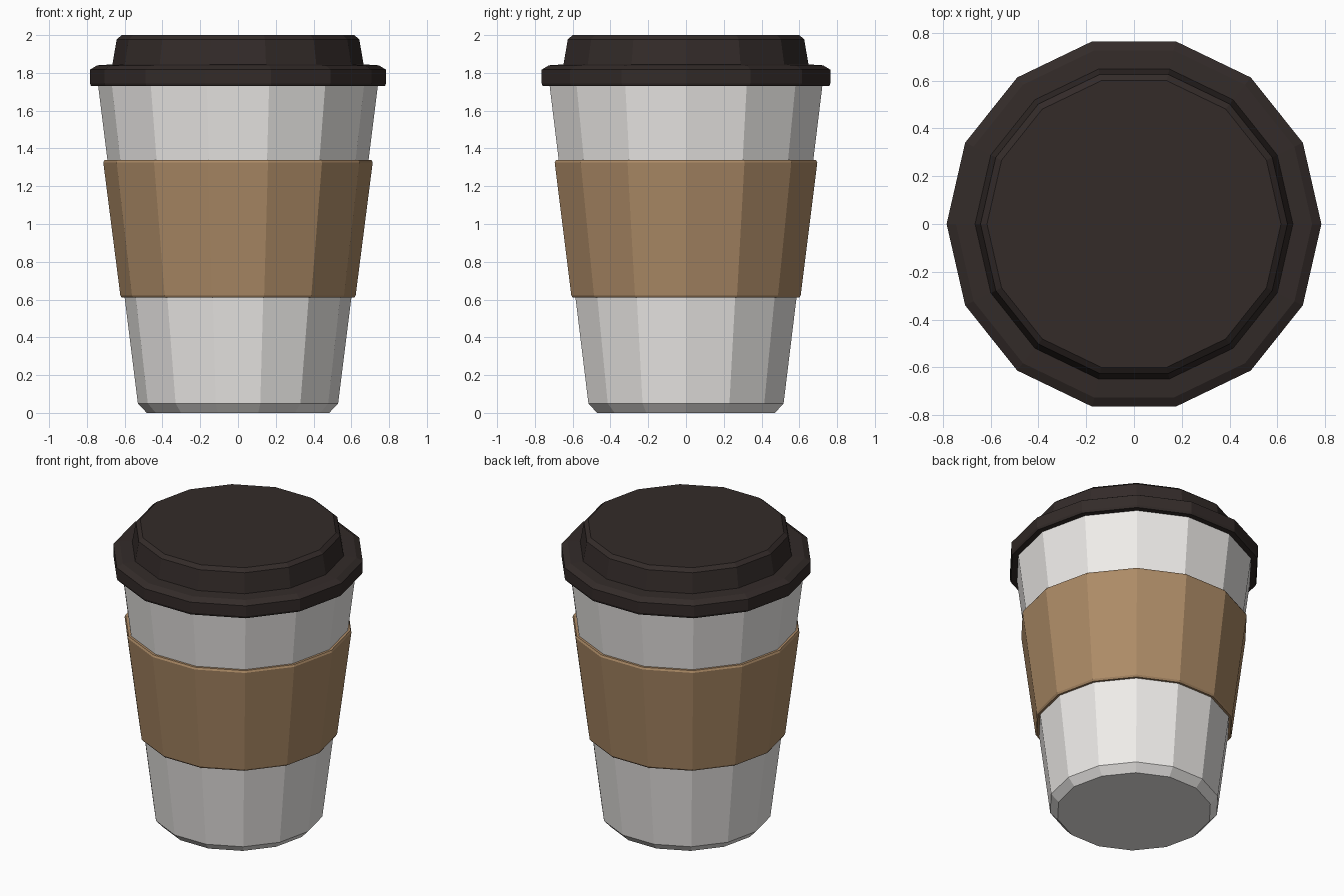
import bpy, bmesh
from math import cos, sin, pi

if "Cube" in bpy.data.objects:
    bpy.data.objects.remove(bpy.data.objects["Cube"])

SIDES = 14


def material(name, rgb):
    m = bpy.data.materials.new(name)
    m.diffuse_color = (*rgb, 1)
    m.use_nodes = True
    m.node_tree.nodes["Principled BSDF"].inputs["Base Color"].default_value = m.diffuse_color
    return m


def lathe(name, profile, mat, cap_start=False, cap_end=False):
    """Revolve (radius, height) points into a flat-shaded 14-sided shell."""
    bm = bmesh.new()
    rings = [[bm.verts.new((r * cos(2 * pi * i / SIDES), r * sin(2 * pi * i / SIDES), z))
              for i in range(SIDES)] for r, z in profile]
    for a, b in zip(rings, rings[1:]):
        for i in range(SIDES):
            j = (i + 1) % SIDES
            bm.faces.new((a[i], a[j], b[j], b[i]))
    if cap_start:
        bm.faces.new(rings[0][::-1])
    if cap_end:
        bm.faces.new(rings[-1])
    mesh = bpy.data.meshes.new(name)
    bm.to_mesh(mesh)
    bm.free()
    mesh.materials.append(mat)
    ob = bpy.data.objects.new(name, mesh)
    bpy.context.collection.objects.link(ob)
    return ob


paper = material("paper_white", (0.86, 0.84, 0.82))
card = material("cardboard", (0.42, 0.26, 0.135))
plastic = material("dark_plastic", (0.033, 0.024, 0.022))

# Tapered cup with a bevelled foot; its rim is hidden in the lid
lathe("cup", [(0.483, 0), (0.53, 0.05), (0.744, 1.76)], paper, cap_start=True)

# Cardboard sleeve, inner edges just inside the cup wall
lathe("sleeve", [(0.595, 0.61), (0.615, 0.61), (0.623, 0.622),
                 (0.713, 1.325), (0.707, 1.338), (0.685, 1.338)], card)

# Lid: overhanging rim, then a raised tapered top
lathe("lid", [(0.73, 1.73), (0.778, 1.73), (0.784, 1.745), (0.784, 1.817), (0.745, 1.84),
              (0.665, 1.845), (0.642, 1.978), (0.615, 2.0)], plastic, cap_end=True)
